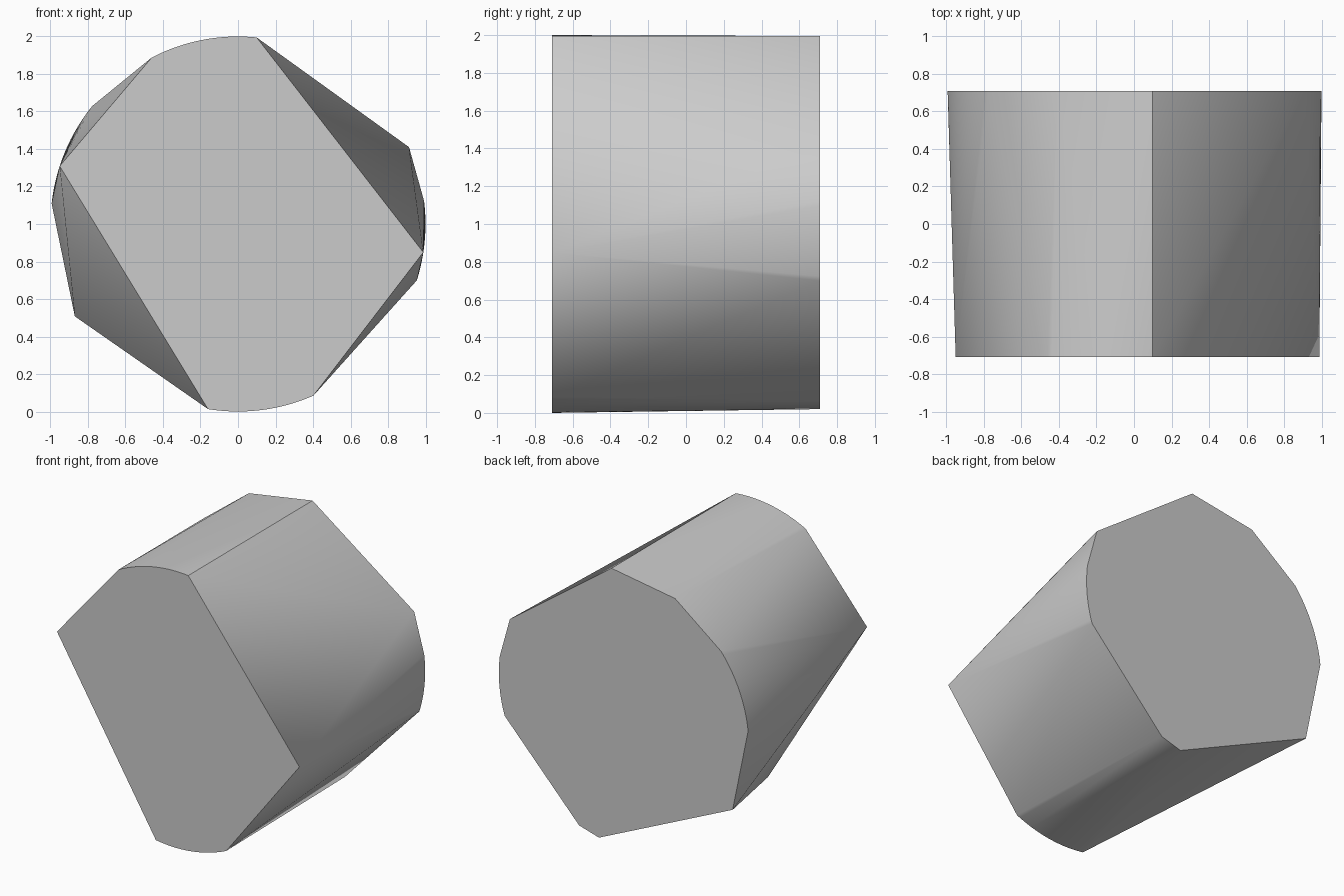
import bpy, bmesh, math

cube = bpy.data.objects.get("Cube")
if cube:
    bpy.data.objects.remove(cube, do_unlink=True)

HALF_DEPTH = 0.71
STEP = 1.5  # degrees between points along a rounded stretch

# Each end is a unit circle cut by flats: corner angles, and rounded (start, end) stretches
FRONT = [162, (84.3, 117.4), -8.7, (-99.2, -66.3)]
BACK = [84.3, 24.2, (-17.5, 7), -69, -78.5, 209.5, (141, 173.7), 114.2]


def outline(spec):
    angles = []
    for item in spec:
        if isinstance(item, tuple):
            start, end = item
            n = math.ceil((end - start) / STEP)
            angles += [start + (end - start) * i / n for i in range(n + 1)]
        else:
            angles.append(item)
    return [(math.cos(math.radians(a)), 1 + math.sin(math.radians(a))) for a in angles]


# Faceted cylinder body: the tight skin around both ends
bm = bmesh.new()
for y, spec in ((-HALF_DEPTH, FRONT), (HALF_DEPTH, BACK)):
    for x, z in outline(spec):
        bm.verts.new((x, y, z))
bmesh.ops.convex_hull(bm, input=bm.verts[:])

# Merge each flat end into one face
for side in (-1, 1):
    cap = [f for f in bm.faces if all(v.co.y * side > 0 for v in f.verts)]
    bmesh.ops.dissolve_faces(bm, faces=cap)
bmesh.ops.recalc_face_normals(bm, faces=bm.faces[:])

mesh = bpy.data.meshes.new("faceted_cylinder")
bm.to_mesh(mesh)
bm.free()
body = bpy.data.objects.new("faceted_cylinder", mesh)
bpy.context.collection.objects.link(body)

# Plain grey material
grey = bpy.data.materials.new("light grey")
grey.use_nodes = True
colour = (0.6, 0.6, 0.6, 1)
grey.diffuse_color = colour
grey.node_tree.nodes["Principled BSDF"].inputs["Base Color"].default_value = colour
mesh.materials.append(grey)

bpy.ops.object.select_all(action="DESELECT")
body.select_set(True)
bpy.context.view_layer.objects.active = body
bpy.ops.object.shade_smooth_by_angle(angle=math.radians(30))
